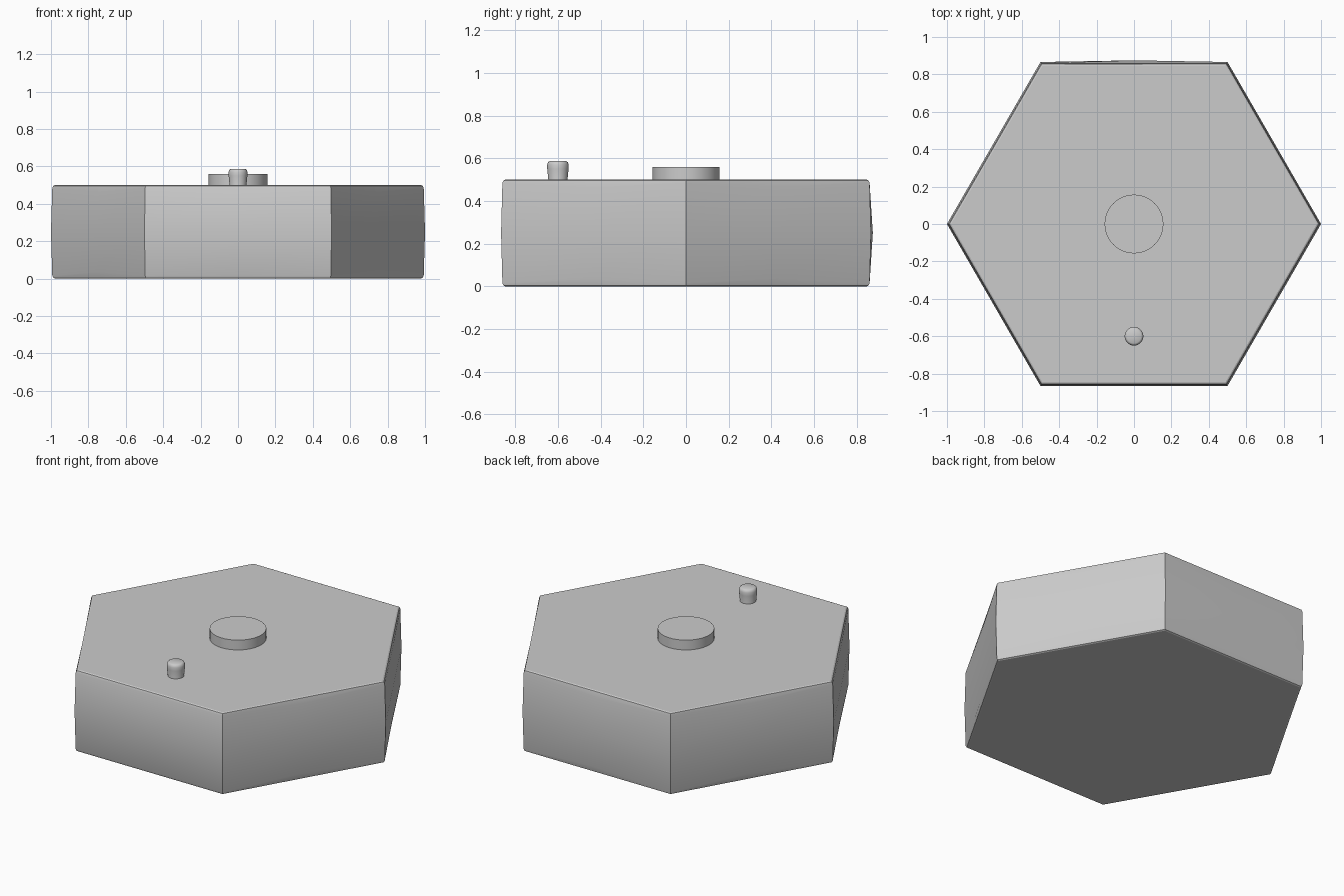
import bpy, math

if "Cube" in bpy.data.objects:
    bpy.data.objects.remove(bpy.data.objects["Cube"])


def make_object(name, verts, faces, smooth_angle):
    mesh = bpy.data.meshes.new(name)
    mesh.from_pydata(verts, [], faces)
    mesh.update()
    obj = bpy.data.objects.new(name, mesh)
    bpy.context.collection.objects.link(obj)
    bpy.ops.object.select_all(action='DESELECT')
    obj.select_set(True)
    bpy.context.view_layer.objects.active = obj
    bpy.ops.object.shade_smooth_by_angle(angle=math.radians(smooth_angle))
    return obj


def skin(rings):
    """Join equal-sized rings, bottom to top, and cap both ends."""
    n = len(rings[0])
    verts = [p for ring in rings for p in ring]
    faces = [(r * n + i, r * n + (i + 1) % n, (r + 1) * n + (i + 1) % n, (r + 1) * n + i)
             for r in range(len(rings) - 1) for i in range(n)]
    faces.append(tuple(reversed(range(n))))
    faces.append(tuple(range((len(rings) - 1) * n, len(rings) * n)))
    return verts, faces


def hex_ring(scale, z, bulge=0.0, dip=0.0):
    """Hexagon with side midpoints; the front side stays flat."""
    ring = []
    for k in range(6):
        a, b = math.radians(60 * k), math.radians(60 * k + 30)
        ring.append((scale * math.cos(a), scale * math.sin(a), z))
        front = k == 4
        r = scale * math.cos(math.pi / 6) + (bulge if k == 1 else 0)
        ring.append((r * math.cos(b), r * math.sin(b), z if front else z + dip))
    return ring


def lathe(profile, x, y, n=32):
    return skin([[(x + r * math.cos(2 * math.pi * i / n),
                   y + r * math.sin(2 * math.pi * i / n), z) for i in range(n)]
                 for r, z in profile])


# Hexagonal body with softened rims and a slightly swollen wall
body = [hex_ring(0.978, 0), hex_ring(0.987, 0.004), hex_ring(0.993, 0.016, 0.001, 0.02),
        hex_ring(1.0, 0.25, 0.009),
        hex_ring(0.993, 0.484, 0.001, -0.02), hex_ring(0.987, 0.496), hex_ring(0.978, 0.5)]
make_object("hexagonal_body", *skin(body), 25)

# Low central disc
make_object("central_disc", *lathe([(0.157, 0.49), (0.157, 0.56)], 0, 0, 48), 30)

# Small flared knob near the front
knob = [(0.047, 0.49), (0.045, 0.50), (0.050, 0.55), (0.050, 0.57),
        (0.046, 0.582), (0.038, 0.587)]
make_object("small_knob", *lathe(knob, 0, -0.6), 40)
